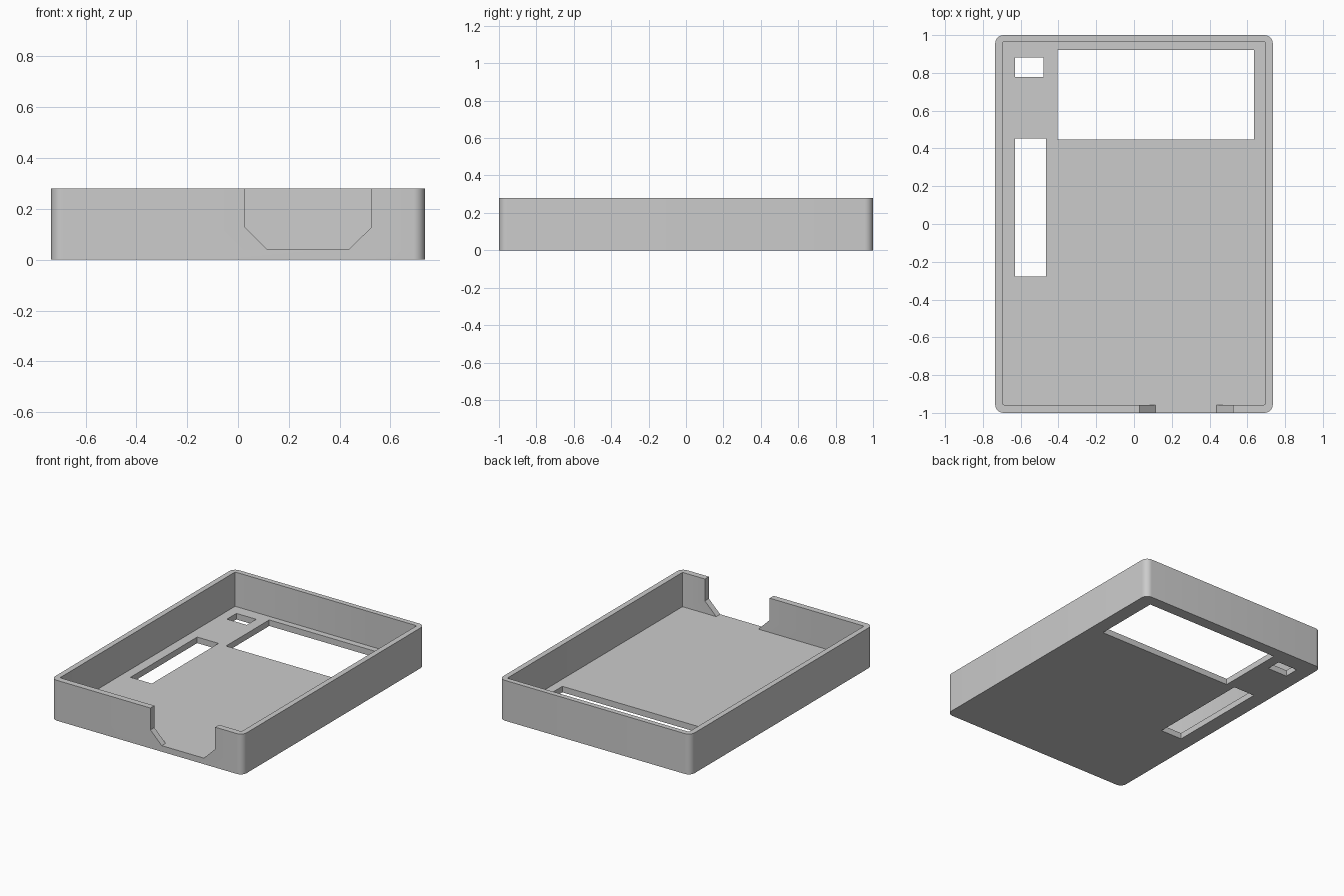
import bpy, bmesh

cube = bpy.data.objects.get("Cube")
if cube:
    bpy.data.objects.remove(cube, do_unlink=True)

HEIGHT = 0.28
FLOOR = 0.042

grey = bpy.data.materials.new("plain grey")
grey.use_nodes = True
grey.diffuse_color = (0.6, 0.6, 0.6, 1)
grey.node_tree.nodes["Principled BSDF"].inputs["Base Color"].default_value = (0.6, 0.6, 0.6, 1)


def finish(name, bm):
    bmesh.ops.recalc_face_normals(bm, faces=bm.faces)
    mesh = bpy.data.meshes.new(name)
    bm.to_mesh(mesh)
    bm.free()
    mesh.materials.append(grey)
    obj = bpy.data.objects.new(name, mesh)
    bpy.context.collection.objects.link(obj)
    return obj


def block(name, x0, x1, y0, y1, z0, z1, radius=0, segments=8):
    """Box from its limits, with optional rounded vertical edges."""
    bm = bmesh.new()
    bmesh.ops.create_cube(bm, size=1)
    for v in bm.verts:
        v.co.x = x1 if v.co.x > 0 else x0
        v.co.y = y1 if v.co.y > 0 else y0
        v.co.z = z1 if v.co.z > 0 else z0
    if radius:
        upright = [e for e in bm.edges if abs(e.verts[0].co.z - e.verts[1].co.z) > 0.01]
        bmesh.ops.bevel(bm, geom=upright, offset=radius, segments=segments,
                        profile=0.5, affect='EDGES')
    return finish(name, bm)


def prism(name, outline, y0, y1):
    """Extrude an x-z outline along y."""
    bm = bmesh.new()
    face = bm.faces.new([bm.verts.new((x, y0, z)) for x, z in outline])
    out = bmesh.ops.extrude_face_region(bm, geom=[face])
    for v in out["geom"]:
        if isinstance(v, bmesh.types.BMVert):
            v.co.y = y1
    return finish(name, bm)


# Outer body
case = block("open_case", -0.735, 0.735, -1, 1, 0, HEIGHT, 0.045)

# Cavity, floor openings and the chamfered front notch
cutters = [
    block("cavity_cutter", -0.697, 0.697, -0.957, 0.964, FLOOR, 0.4, 0.008, 2),
    block("window_cutter", -0.405, 0.636, 0.447, 0.921, -0.1, 0.1),
    block("small_slot_cutter", -0.63, -0.478, 0.778, 0.882, -0.1, 0.1),
    block("long_slot_cutter", -0.63, -0.466, -0.279, 0.452, -0.1, 0.1),
    prism("front_notch_cutter",
          [(0.114, FLOOR), (0.438, FLOOR), (0.525, 0.128), (0.525, 0.4),
           (0.028, 0.4), (0.028, 0.128)], -1.1, -0.9),
]
for cutter in cutters:
    mod = case.modifiers.new(cutter.name, 'BOOLEAN')
    mod.operation = 'DIFFERENCE'
    mod.solver = 'EXACT'
    mod.object = cutter
    cutter.hide_render = True

# Apply the cuts, then remove the cutters
bpy.context.view_layer.update()
graph = bpy.context.evaluated_depsgraph_get()
cut_mesh = bpy.data.meshes.new_from_object(case.evaluated_get(graph))
case.modifiers.clear()
case.data = cut_mesh
for cutter in cutters:
    bpy.data.objects.remove(cutter, do_unlink=True)

# Smooth rounded corners, sharp everywhere else
bpy.ops.object.select_all(action='DESELECT')
case.select_set(True)
bpy.context.view_layer.objects.active = case
bpy.ops.object.shade_smooth_by_angle(angle=0.6)
